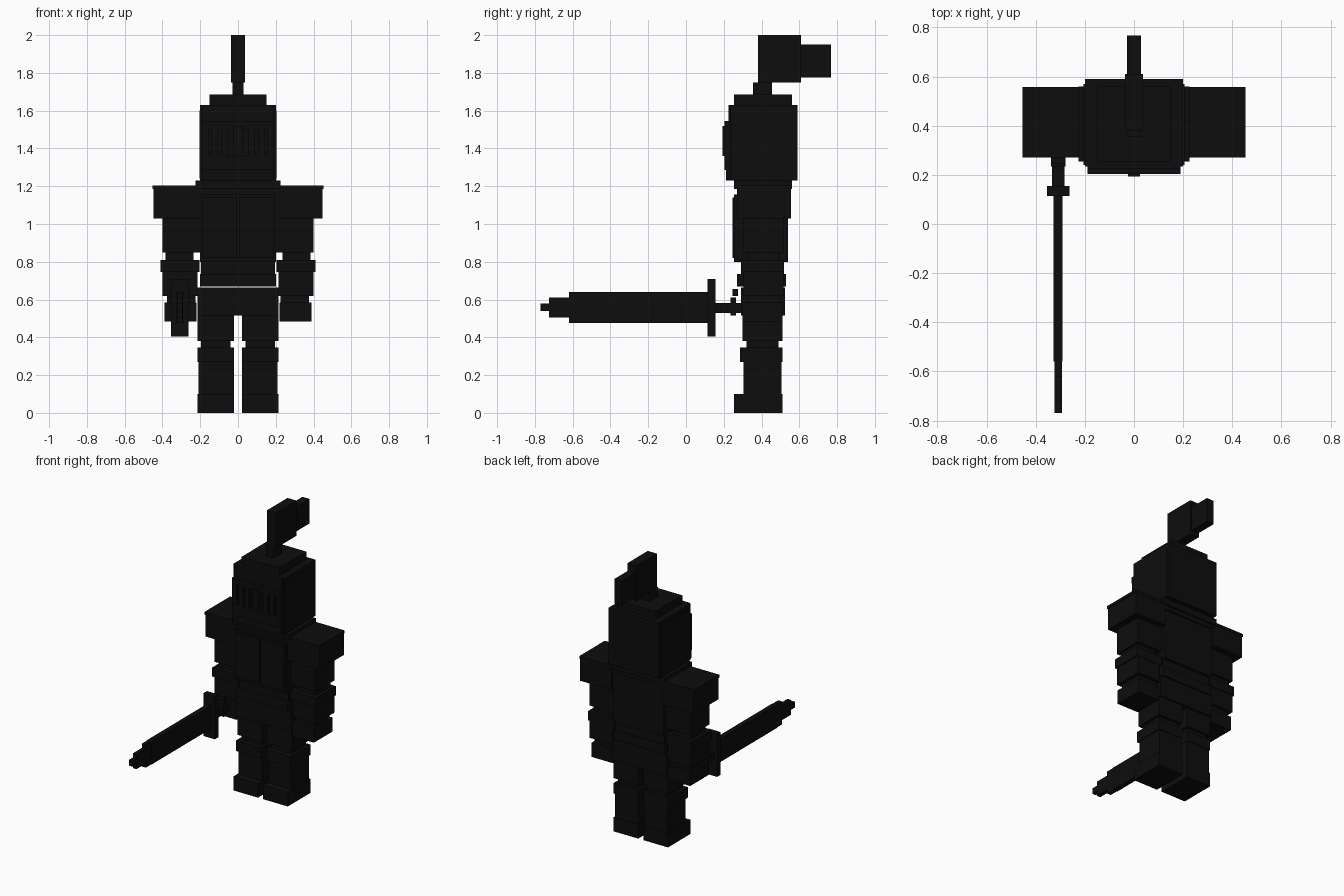
import bpy, bmesh

if "Cube" in bpy.data.objects:
    bpy.data.objects.remove(bpy.data.objects["Cube"])

black = bpy.data.materials.new("black")
BLACK = (0.004, 0.004, 0.004, 1)
black.diffuse_color = BLACK
black.use_nodes = True
black.node_tree.nodes["Principled BSDF"].inputs["Base Color"].default_value = BLACK


def build(name, boxes):
    """One object from boxes given as (x0, x1, y0, y1, z0, z1)."""
    bm = bmesh.new()
    for x0, x1, y0, y1, z0, z1 in boxes:
        verts = bmesh.ops.create_cube(bm, size=1)["verts"]
        for v in verts:
            v.co.x = x1 if v.co.x > 0 else x0
            v.co.y = y1 if v.co.y > 0 else y0
            v.co.z = z1 if v.co.z > 0 else z0
    mesh = bpy.data.meshes.new(name)
    bm.to_mesh(mesh)
    bm.free()
    mesh.materials.append(black)
    obj = bpy.data.objects.new(name, mesh)
    bpy.context.collection.objects.link(obj)
    return obj


def centred(name, boxes):
    """Boxes symmetric about x = 0, given as (half width, y0, y1, z0, z1)."""
    return build(name, [(-w, w, *rest) for w, *rest in boxes])


def pair(name, boxes):
    """Left part and its mirrored right twin."""
    build("left_" + name, boxes)
    build("right_" + name, [(-b[1], -b[0], *b[2:]) for b in boxes])


# Legs: boots, shins, knee guards, thighs
pair("boot", [(0.02, 0.215, 0.255, 0.51, 0, 0.10)])
pair("shin", [(0.022, 0.208, 0.305, 0.505, 0.10, 0.27)])
pair("knee_guard", [(0.02, 0.215, 0.285, 0.51, 0.27, 0.345)])
pair("knee_joint", [(0.04, 0.195, 0.32, 0.49, 0.345, 0.38)])
pair("thigh", [(0.02, 0.215, 0.30, 0.51, 0.38, 0.515)])

# Trunk
centred("hips", [(0.215, 0.29, 0.525, 0.515, 0.664)])
centred("belt", [(0.20, 0.27, 0.53, 0.669, 0.735)])
centred("waist", [(0.195, 0.29, 0.52, 0.735, 0.80)])
centred("chest", [(0.20, 0.255, 0.54, 0.80, 1.155),
                  (0.20, 0.27, 0.55, 1.155, 1.19)])
pair("breast_plate", [(0.006, 0.19, 0.245, 0.256, 0.82, 1.14)])
centred("collar", [(0.225, 0.255, 0.56, 1.185, 1.23)])

# Arms
pair("shoulder_plate", [(0.20, 0.448, 0.272, 0.555, 1.03, 1.19),
                        (0.20, 0.453, 0.27, 0.557, 1.185, 1.205)])
pair("upper_arm", [(0.20, 0.40, 0.305, 0.515, 0.85, 1.03),
                   (0.235, 0.385, 0.33, 0.495, 0.81, 0.85)])
pair("elbow_guard", [(0.205, 0.41, 0.295, 0.52, 0.745, 0.81)])
pair("forearm", [(0.215, 0.40, 0.305, 0.515, 0.62, 0.745),
                 (0.225, 0.375, 0.325, 0.495, 0.585, 0.62)])
pair("hand", [(0.22, 0.39, 0.30, 0.51, 0.485, 0.585)])

# Helmet with a recessed, barred face opening
centred("helmet", [(0.20, 0.235, 0.59, 1.23, 1.63),
                   (0.19, 0.225, 0.236, 1.545, 1.63),
                   (0.19, 0.212, 0.236, 1.23, 1.285)])
centred("visor", [(0.19, 0.203, 0.236, 1.50, 1.545),
                  (0.19, 0.203, 0.236, 1.285, 1.36)])
centred("nose_ridge", [(0.025, 0.193, 0.236, 1.36, 1.52)])
pair("visor_bar", [(x, x + 0.035, 0.205, 0.236, 1.36, 1.50)
                   for x in (0.055, 0.105, 0.155)])
pair("helmet_side_plate", [(0.198, 0.205, 0.24, 0.57, 1.24, 1.60)])
centred("helmet_crown", [(0.15, 0.255, 0.56, 1.63, 1.685)])

# Plume
centred("plume_stem", [(0.028, 0.355, 0.455, 1.68, 1.75)])
centred("plume", [(0.036, 0.38, 0.61, 1.75, 2.0)])
centred("plume_tail", [(0.028, 0.61, 0.767, 1.775, 1.95)])

# Sword in the right hand
build("sword_blade", [(-0.327, -0.291, -0.56, 0.115, 0.475, 0.64),
                      (-0.323, -0.294, -0.62, -0.56, 0.475, 0.64),
                      (-0.323, -0.294, -0.725, -0.62, 0.505, 0.61),
                      (-0.323, -0.294, -0.77, -0.725, 0.54, 0.58)])
build("sword_guard", [(-0.354, -0.263, 0.115, 0.155, 0.405, 0.71)])
build("sword_grip", [(-0.334, -0.282, 0.155, 0.32, 0.53, 0.583)])
build("grip_ring", [(-0.337, -0.279, 0.235, 0.265, 0.515, 0.61)])
build("knuckle_plate", [(-0.337, -0.279, 0.245, 0.275, 0.62, 0.655)])
